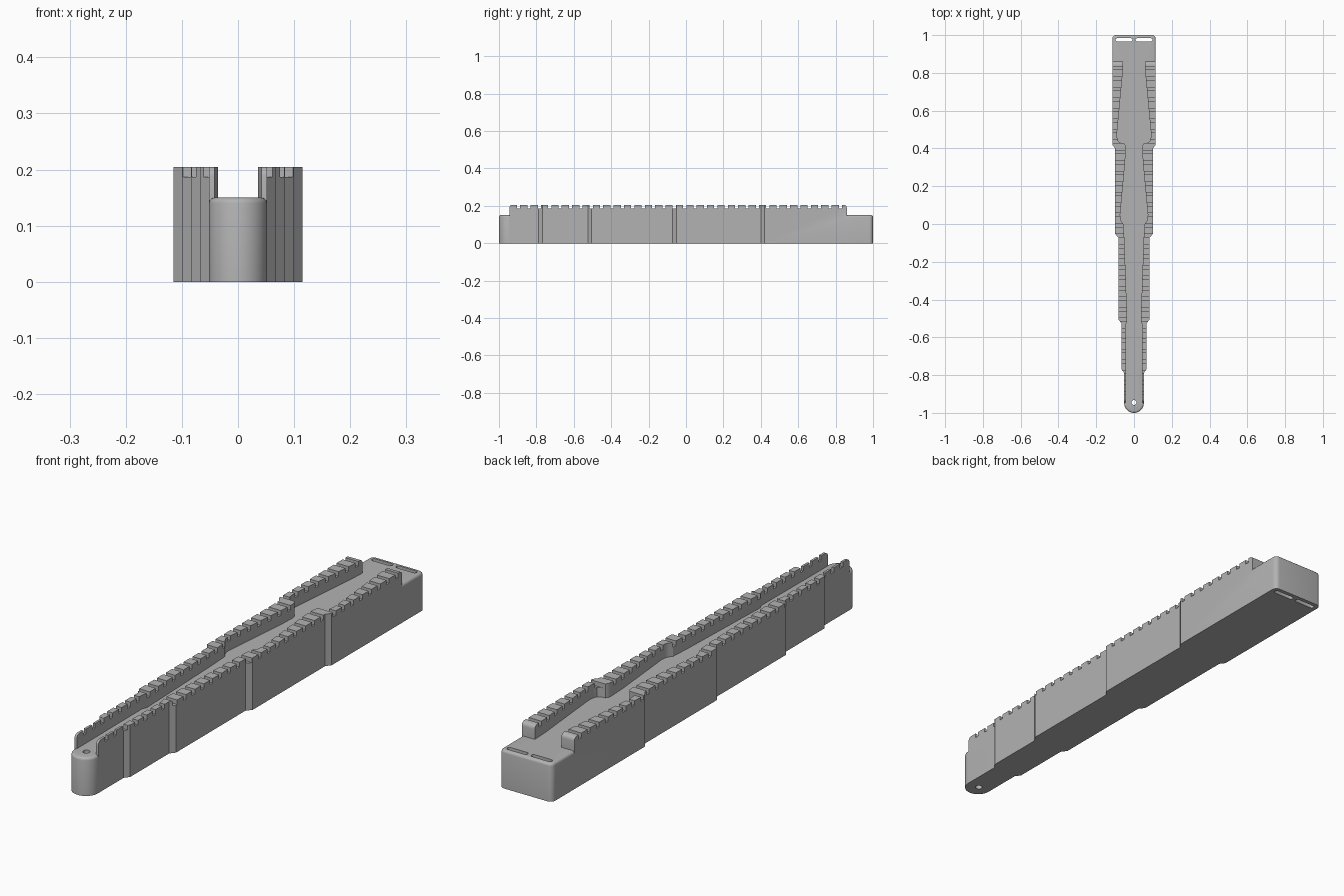
import bpy, bmesh, math
from mathutils import Matrix, Vector

cube = bpy.data.objects.get("Cube")
if cube:
    bpy.data.objects.remove(cube, do_unlink=True)

grey = bpy.data.materials.new("plain grey")
grey.use_nodes = True
COL = (0.45, 0.45, 0.45, 1)
grey.diffuse_color = COL
grey.node_tree.nodes["Principled BSDF"].inputs["Base Color"].default_value = COL

FLOOR, TOP = 0.15, 0.205
RAIL_FRONT, RAIL_BACK = -0.945, 0.86

# Stepped outer side as (half width, y), front to back
STEPS = [(0.052, -0.788), (0.067, -0.768), (0.067, -0.525), (0.083, -0.505),
         (0.083, -0.072), (0.1, -0.052), (0.1, 0.4), (0.115, 0.42)]

# Inner wall of the channel, back to front
INNER = [(0.058, RAIL_BACK), (0.06, 0.8), (0.09, 0.48), (0.089, 0.455),
         (0.083, 0.438), (0.07, 0.43), (0.053, 0.427), (0.046, 0.418),
         (0.044, 0.4), (0.047, 0.33), (0.073, 0.05), (0.072, 0.025),
         (0.065, 0.012), (0.056, 0), (0.051, -0.08), (0.037, -0.48),
         (0.036, -0.515), (0.044, -0.535), (0.043, -0.76), (0.042, RAIL_FRONT)]


def arc(cx, cy, r, a0, a1, n):
    return [(cx + r * math.cos(math.radians(a0 + (a1 - a0) * i / n)),
             cy + r * math.sin(math.radians(a0 + (a1 - a0) * i / n)))
            for i in range(n + 1)]


def add_prism(bm, pts, z0, z1):
    face = bm.faces.new([bm.verts.new((x, y, z0)) for x, y in pts])
    new = bmesh.ops.extrude_face_region(bm, geom=[face])["geom"]
    bmesh.ops.translate(bm, vec=(0, 0, z1 - z0),
                        verts=[v for v in new if isinstance(v, bmesh.types.BMVert)])


def make(name, bm):
    bmesh.ops.recalc_face_normals(bm, faces=bm.faces)
    mesh = bpy.data.meshes.new(name)
    bm.to_mesh(mesh)
    bm.free()
    mesh.materials.append(grey)
    ob = bpy.data.objects.new(name, mesh)
    bpy.context.collection.objects.link(ob)
    return ob


def boolean(target, tool, operation):
    mod = target.modifiers.new("join", 'BOOLEAN')
    mod.operation, mod.object, mod.solver = operation, tool, 'EXACT'
    bpy.ops.object.select_all(action='DESELECT')
    bpy.context.view_layer.objects.active = target
    target.select_set(True)
    bpy.ops.object.modifier_apply(modifier=mod.name)
    bpy.data.objects.remove(tool, do_unlink=True)


# Base block with a round nose, rounded rear corners and a soft top edge
nose = arc(0, -0.948, 0.052, -90, 0, 10)
side = nose + STEPS + arc(0.095, 0.98, 0.02, 0, 90, 5)
outline = side + [(-x, y) for x, y in reversed(side) if x > 1e-6]
bm = bmesh.new()
add_prism(bm, outline, 0, FLOOR)
rim = [e for e in bm.edges if all(v.co.z > FLOOR - 1e-4 for v in e.verts)]
bmesh.ops.bevel(bm, geom=rim, offset=0.01, segments=3, profile=0.5, affect='EDGES')
body = make("stepped_body", bm)

# Side rails with rounded ends
bm = bmesh.new()
rail = [(0.052, RAIL_FRONT)] + STEPS + [(0.115, RAIL_BACK)] + INNER
for s in (1, -1):
    add_prism(bm, [(s * x, y) for x, y in rail], 0.05, TOP)
ends = [e for e in bm.edges
        if all(v.co.z > TOP - 1e-4 for v in e.verts)
        and abs(e.verts[0].co.y - e.verts[1].co.y) < 1e-5
        and (e.verts[0].co.y > RAIL_BACK - 1e-4 or e.verts[0].co.y < RAIL_FRONT + 1e-4)]
bmesh.ops.bevel(bm, geom=ends, offset=0.016, segments=4, profile=0.5, affect='EDGES')
boolean(body, make("side_rails", bm), 'UNION')

# Row of notches across the rails, nose hole and two rear slots
bm = bmesh.new()
for i in range(32):
    y = -0.895 + i * 0.0555
    bmesh.ops.create_cube(bm, size=1, matrix=Matrix.Translation((0, y, TOP + 0.007))
                          @ Matrix.Diagonal((0.4, 0.017, 0.05, 1)))
add_prism(bm, arc(0, -0.945, 0.013, 0, 345, 23), -0.1, 0.17)
for s in (1, -1):
    slot = (arc(s * 0.053 + 0.036, 0.975, 0.009, -90, 90, 6)
            + arc(s * 0.053 - 0.036, 0.975, 0.009, 90, 270, 6))
    add_prism(bm, slot, -0.1, 0.17)
boolean(body, make("notch_cutter", bm), 'DIFFERENCE')

# Merge flush faces and smooth the curves
bm = bmesh.new()
bm.from_mesh(body.data)
bmesh.ops.remove_doubles(bm, verts=bm.verts, dist=1e-5)
bmesh.ops.dissolve_limit(bm, angle_limit=math.radians(0.5), verts=bm.verts, edges=bm.edges)
bm.to_mesh(body.data)
bm.free()
bpy.ops.object.select_all(action='DESELECT')
body.select_set(True)
bpy.context.view_layer.objects.active = body
bpy.ops.object.shade_smooth_by_angle(angle=math.radians(32))
